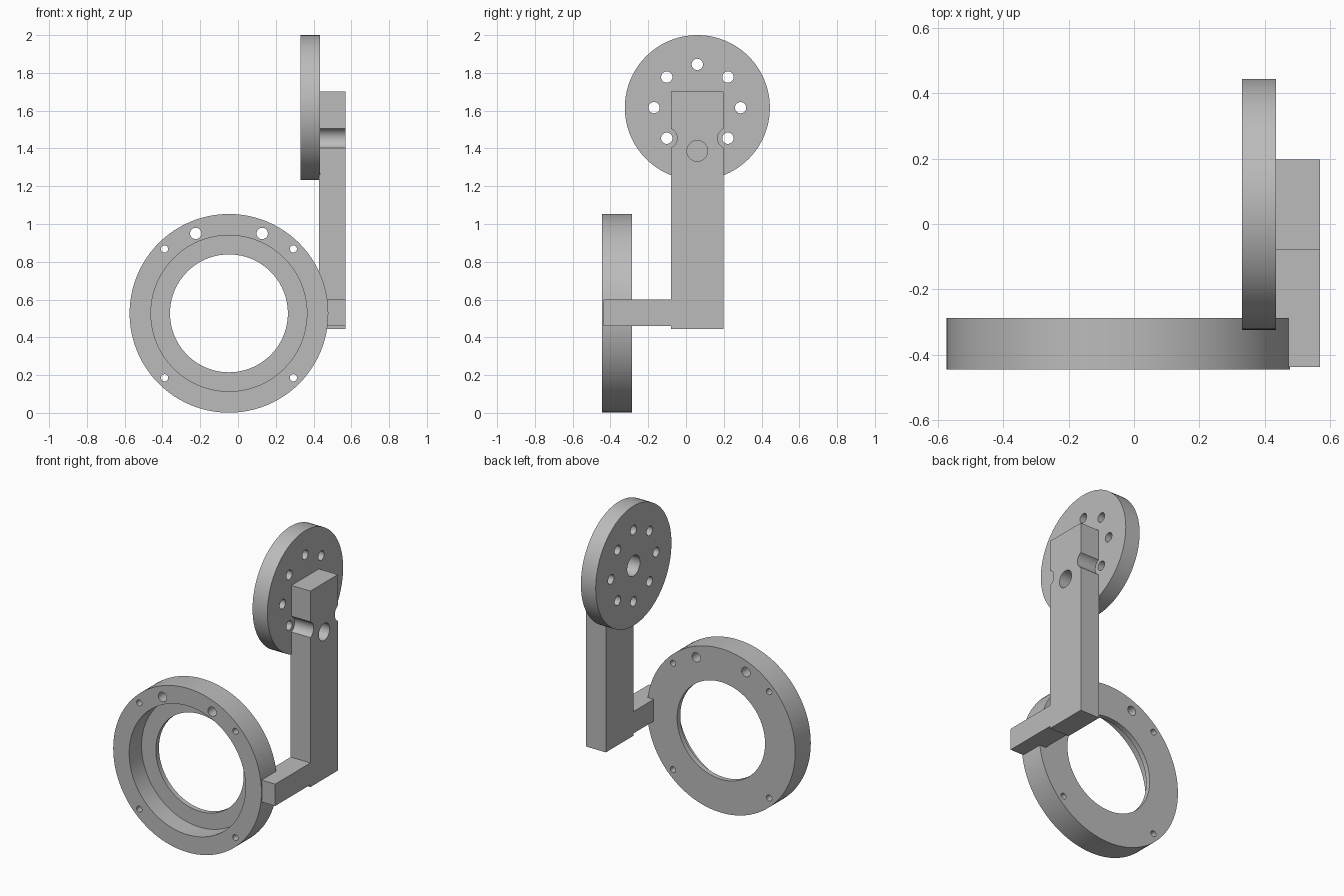
import bpy
import math
from mathutils import Vector

cube = bpy.data.objects.get("Cube")
if cube:
    bpy.data.objects.remove(cube, do_unlink=True)

# Single plain grey
grey = bpy.data.materials.new("plain_grey")
grey.use_nodes = True
colour = (0.5, 0.5, 0.5, 1)
grey.diffuse_color = colour
grey.node_tree.nodes["Principled BSDF"].inputs["Base Color"].default_value = colour

ROT = {"x": (0, math.pi / 2, 0), "y": (math.pi / 2, 0, 0)}


def cylinder(name, axis, centre, radius, start, end, sides=96):
    """Cylinder along an axis; centre holds the two other coordinates."""
    mid = (start + end) / 2
    loc = (mid, *centre) if axis == "x" else (centre[0], mid, centre[1])
    bpy.ops.mesh.primitive_cylinder_add(vertices=sides, radius=radius, depth=end - start,
                                        location=loc, rotation=ROT[axis])
    obj = bpy.context.object
    obj.name = name
    obj.data.materials.append(grey)
    return obj


def box(name, low, high):
    low, high = Vector(low), Vector(high)
    bpy.ops.mesh.primitive_cube_add(size=1, location=(low + high) / 2)
    obj = bpy.context.object
    obj.name = name
    obj.scale = high - low
    bpy.ops.object.transform_apply(location=False, rotation=False, scale=True)
    obj.data.materials.append(grey)
    return obj


def cut(obj, cutters):
    """Subtract every cutter, then shade smooth with sharp edges."""
    bpy.ops.object.select_all(action="DESELECT")
    obj.select_set(True)
    bpy.context.view_layer.objects.active = obj
    for cutter in cutters:
        mod = obj.modifiers.new("cut", "BOOLEAN")
        mod.operation = "DIFFERENCE"
        mod.solver = "EXACT"
        mod.object = cutter
        bpy.ops.object.modifier_apply(modifier=mod.name)
        bpy.data.objects.remove(cutter, do_unlink=True)
    bpy.ops.object.shade_smooth_by_angle(angle=math.radians(30))


# Mounting ring: stepped bore, four screw holes and two larger holes
RX, RZ, FRONT, BACK = -0.048, 0.527, -0.445, -0.287
ring = cylinder("mounting_ring", "y", (RX, RZ), 0.526, FRONT, BACK)
cutters = [cylinder("bore", "y", (RX, RZ), 0.312, -0.6, -0.1),
           cylinder("counterbore", "y", (RX, RZ), 0.413, -0.6, BACK - 0.032)]
holes = [(sx * 0.341, sz * 0.341, 0.019) for sx in (-1, 1) for sz in (-1, 1)]
holes += [(sx * 0.176, 0.423, 0.03) for sx in (-1, 1)]
for dx, dz, r in holes:
    cutters.append(cylinder("hole", "y", (RX + dx, RZ + dz), r, -0.6, -0.1, 32))
cut(ring, cutters)

# Horn disc: centre hole and eight holes around it
DY, DZ, PITCH = 0.06, 1.616, 0.229
disc = cylinder("horn_disc", "x", (DY, DZ), 0.384, 0.33, 0.435)
cutters = [cylinder("centre_hole", "x", (DY, DZ), 0.065, 0.2, 0.6, 48)]
for i in range(8):
    a = i * math.pi / 4
    spot = (DY + PITCH * math.cos(a), DZ + PITCH * math.sin(a))
    cutters.append(cylinder("hole", "x", spot, 0.03, 0.2, 0.6, 32))
cut(disc, cutters)

# Upright arm: screw-head recess and a scallop on each edge
arm = box("upright_arm", (0.43, -0.08, 0.445), (0.57, 0.198, 1.702))
cutters = [cylinder("recess", "x", (DY, DZ - PITCH), 0.055, 0.46, 0.7, 48)]
for side in (-1, 1):
    spot = (DY + side * 0.162, DZ - 0.162)
    cutters.append(cylinder("scallop", "x", spot, 0.055, 0.3, 0.7, 48))
cut(arm, cutters)

# Side bar joining the arm to the ring
box("side_bar", (0.43, -0.437, 0.46), (0.57, -0.07, 0.6))
